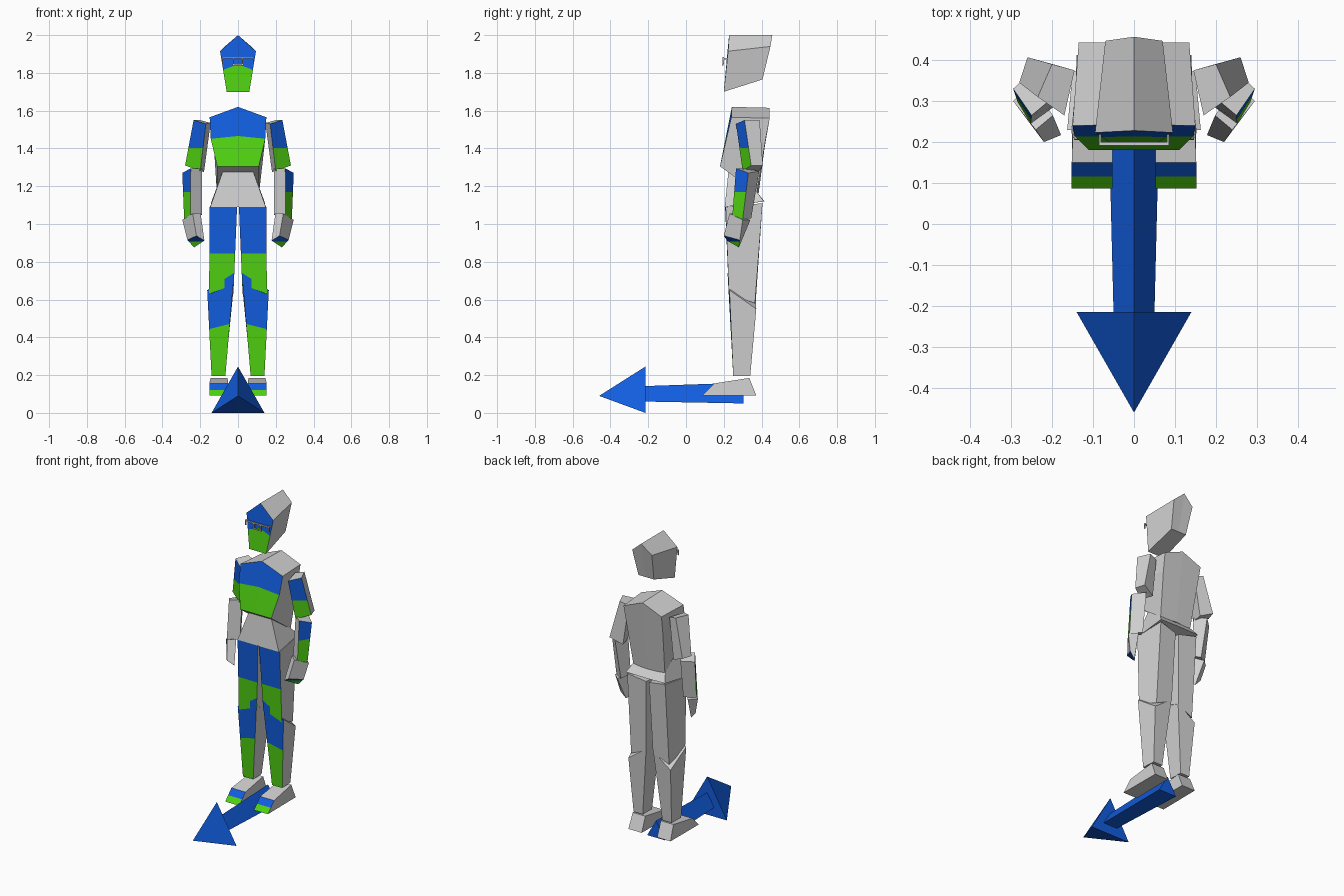
import bpy, bmesh
from mathutils import Vector


def mat(name, rgb):
    m = bpy.data.materials.new(name)
    m.diffuse_color = (*rgb, 1)
    return m


MATS = [mat("light_grey", (0.64, 0.64, 0.64)),
        mat("blue", (0.006, 0.11, 0.74)),
        mat("green", (0.08, 0.64, 0.006))]
GREY, BLUE, GREEN = 0, 1, 2


def finish(bm, name):
    """Mirror the x>0 half and make the object."""
    bmesh.ops.remove_doubles(bm, verts=bm.verts, dist=1e-5)
    bmesh.ops.mirror(bm, geom=bm.verts[:] + bm.edges[:] + bm.faces[:],
                     axis='X', merge_dist=1e-4)
    bmesh.ops.recalc_face_normals(bm, faces=bm.faces)
    me = bpy.data.meshes.new(name)
    bm.to_mesh(me)
    bm.free()
    for m in MATS:
        me.materials.append(m)
    ob = bpy.data.objects.new(name, me)
    bpy.context.collection.objects.link(ob)
    return ob


def block(bm, front, back, base=GREY):
    """Faceted block between two matching rings; no wall on the x=0 plane."""
    f = [bm.verts.new(p) for p in front]
    b = [bm.verts.new(p) for p in back]
    n = len(f)
    rings = [f, b[::-1]]
    rings += [[f[i], b[i], b[(i + 1) % n], f[(i + 1) % n]] for i in range(n)]
    made = []
    for r in rings:
        if any(abs(v.co.x) > 1e-5 for v in r):
            face = bm.faces.new(r)
            face.material_index = base
            made.append(face)
    return made[0]


def part(name, front, back, cut=None, slope=0.0, base=GREY):
    """Block whose front face is blue above and green below a cut line."""
    bm = bmesh.new()
    face = block(bm, front, back, base)
    if cut is not None:
        face.material_index = BLUE
        bmesh.ops.bisect_plane(bm, geom=[face] + face.edges[:] + face.verts[:],
                               plane_co=(0, 0, cut), plane_no=(-slope, 0, 1))
        for fc in bm.faces:
            c = fc.calc_center_median()
            if fc.material_index == BLUE and c.z < cut + slope * c.x:
                fc.material_index = GREEN
    return finish(bm, name)


# Head and body
part("head",
     [(0, .228, 2), (.095, .223, 1.915), (.06, .2, 1.7), (0, .2, 1.7)],
     [(0, .457, 2), (.07, .447, 1.94), (.055, .405, 1.765), (0, .405, 1.765)],
     cut=1.846, slope=-.38)
part("chest",
     [(0, .243, 1.62), (.15, .24, 1.565), (.145, .215, 1.455), (.11, .18, 1.305), (0, .18, 1.305)],
     [(0, .443, 1.615), (.135, .443, 1.56), (.13, .422, 1.45), (.112, .375, 1.165), (0, .385, 1.165)],
     cut=1.466, slope=-.1)
part("pelvis",
     [(0, .225, 1.28), (.08, .225, 1.28), (.147, .205, 1.09), (0, .205, 1.09)],
     [(0, .375, 1.17), (.115, .375, 1.17), (.14, .412, 1.12), (0, .415, 1.12)])

# Arms
part("upper_arms",
     [(.17, .265, 1.53), (.235, .31, 1.55), (.28, .345, 1.31), (.2, .30, 1.28)],
     [(.145, .375, 1.535), (.2, .39, 1.55), (.26, .407, 1.31), (.18, .385, 1.275)],
     cut=1.403)
part("forearms",
     [(.25, .265, 1.295), (.295, .33, 1.27), (.285, .30, 1.025), (.252, .245, 1.04)],
     [(.19, .315, 1.295), (.232, .388, 1.28), (.222, .345, 1.03), (.19, .29, 1.05)],
     cut=1.17)
part("hands",
     [(.22, .2, .938), (.268, .285, .915), (.232, .28, .876), (.178, .217, .912)],
     [(.24, .23, 1.055), (.295, .30, 1.022), (.25, .34, 1.02), (.198, .265, 1.058)],
     cut=.908)

# Legs and feet
part("thighs",
     [(.005, .207, 1.09), (.15, .21, 1.09), (.153, .227, .63), (.022, .225, .68)],
     [(.01, .39, 1.085), (.135, .405, 1.11), (.135, .365, .58), (.025, .372, .63)],
     cut=.845)
part("shins",
     [(.02, .22, .742), (.163, .23, .65), (.14, .25, .195), (.067, .25, .195)],
     [(.025, .37, .64), (.15, .372, .55), (.135, .34, .195), (.07, .34, .195)],
     cut=.482, slope=-.25)
part("feet",
     [(.052, .15, .156), (.152, .15, .156), (.152, .087, .092), (.052, .087, .092)],
     [(.055, .335, .185), (.145, .335, .185), (.15, .372, .092), (.055, .372, .092)],
     cut=.122)

# Glasses: thin bars forming the frame
bm = bmesh.new()
for x0, x1, y0, y1, z0, z1 in [(0, .086, .192, .2, 1.875, 1.883),
                               (.02, .026, .192, .2, 1.846, 1.875),
                               (0, .03, .19, .198, 1.84, 1.847),
                               (.08, .086, .192, .2, 1.85, 1.875),
                               (.08, .086, .2, .222, 1.872, 1.88)]:
    block(bm, [(x0, y0, z0), (x1, y0, z0), (x1, y0, z1), (x0, y0, z1)],
          [(x0, y1, z0), (x1, y1, z0), (x1, y1, z1), (x0, y1, z1)])
finish(bm, "glasses_frame")

# Direction arrow on the ground
part("arrow_shaft",
     [(0, -.215, .142), (.05, -.215, .06), (0, -.215, .06)],
     [(0, .305, .16), (.063, .305, .05), (0, .305, .05)], base=BLUE)
bm = bmesh.new()
tip, top, side, mid = [bm.verts.new(p) for p in
                       [(0, -.46, .09), (0, -.215, .245), (.14, -.215, 0), (0, -.215, 0)]]
for tri in [(tip, side, top), (tip, mid, side), (top, side, mid)]:
    bm.faces.new(tri).material_index = BLUE
finish(bm, "arrow_head")
